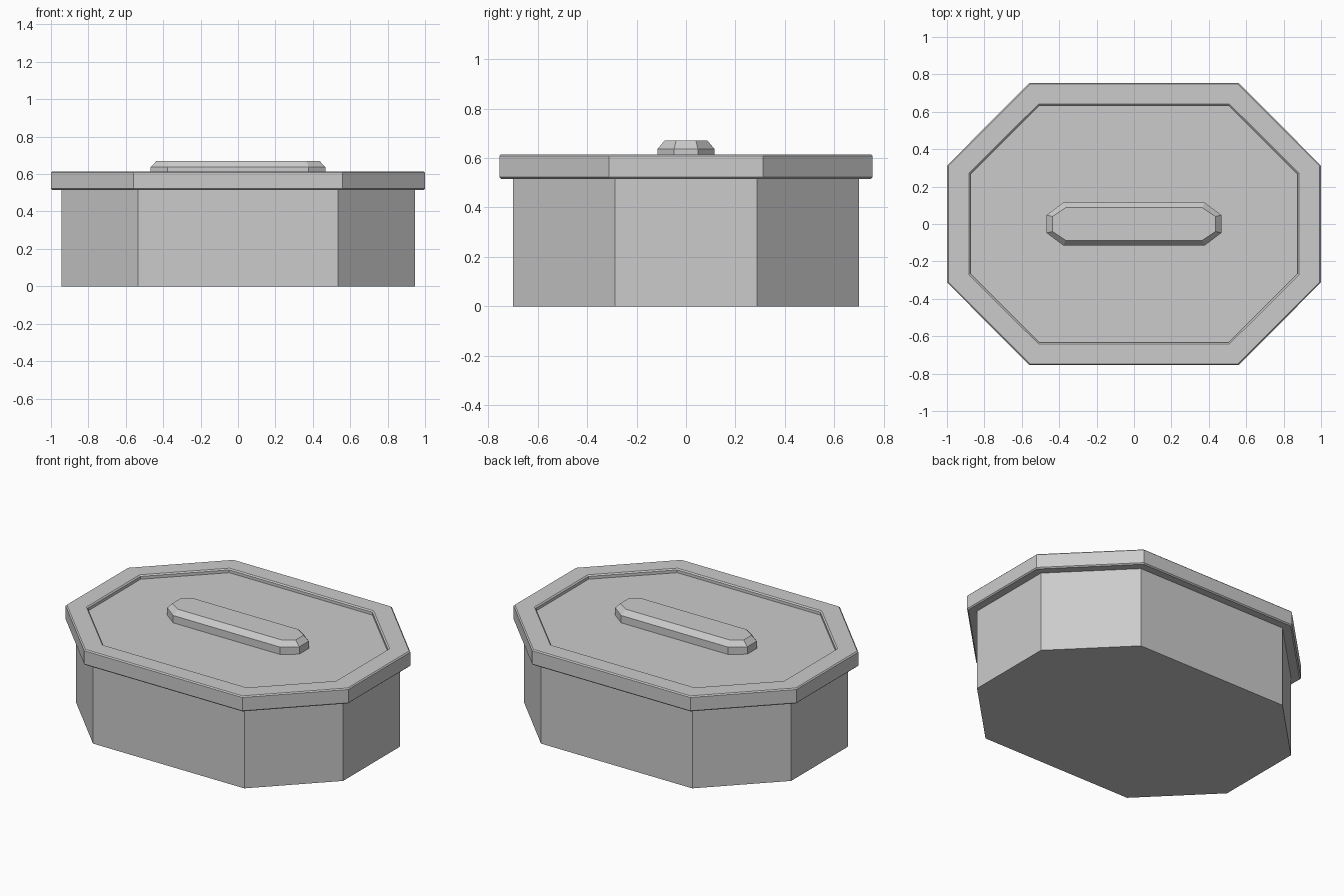
import bpy, bmesh

if "Cube" in bpy.data.objects:
    bpy.data.objects.remove(bpy.data.objects["Cube"])


def octagon(hx, hy, cx, cy, z):
    """Ring of 8 points: half sizes hx, hy with cut corners ending at cx, cy."""
    return [(hx, -cy, z), (hx, cy, z), (cx, hy, z), (-cx, hy, z),
            (-hx, cy, z), (-hx, -cy, z), (-cx, -hy, z), (cx, -hy, z)]


def stack(name, rings):
    """Closed solid skinned through a list of octagon rings."""
    bm = bmesh.new()
    loops = [[bm.verts.new(p) for p in octagon(*r)] for r in rings]
    for a, b in zip(loops, loops[1:]):
        for i in range(8):
            j = (i + 1) % 8
            bm.faces.new((a[i], a[j], b[j], b[i]))
    bm.faces.new(loops[0][::-1])
    bm.faces.new(loops[-1])
    bmesh.ops.recalc_face_normals(bm, faces=bm.faces[:])
    mesh = bpy.data.meshes.new(name)
    bm.to_mesh(mesh)
    bm.free()
    obj = bpy.data.objects.new(name, mesh)
    bpy.context.collection.objects.link(obj)
    return obj


# Straight-sided box body
stack("box_body", [(0.945, 0.70, 0.535, 0.288, 0.0),
                   (0.945, 0.70, 0.535, 0.288, 0.525)])

# Overhanging lid with thin edge bevels and a shallow recessed panel
stack("lid", [(0.993, 0.748, 0.556, 0.309, 0.516),
              (1.0, 0.755, 0.559, 0.312, 0.523),
              (1.0, 0.755, 0.559, 0.312, 0.608),
              (0.993, 0.748, 0.556, 0.309, 0.615),
              (0.883, 0.642, 0.510, 0.270, 0.615),
              (0.875, 0.634, 0.506, 0.266, 0.608),
              (0.875, 0.634, 0.506, 0.266, 0.590)])

# Long handle with a chamfered top
stack("lid_handle", [(0.467, 0.115, 0.378, 0.048, 0.585),
                     (0.467, 0.115, 0.378, 0.048, 0.637),
                     (0.436, 0.087, 0.366, 0.040, 0.67)])
